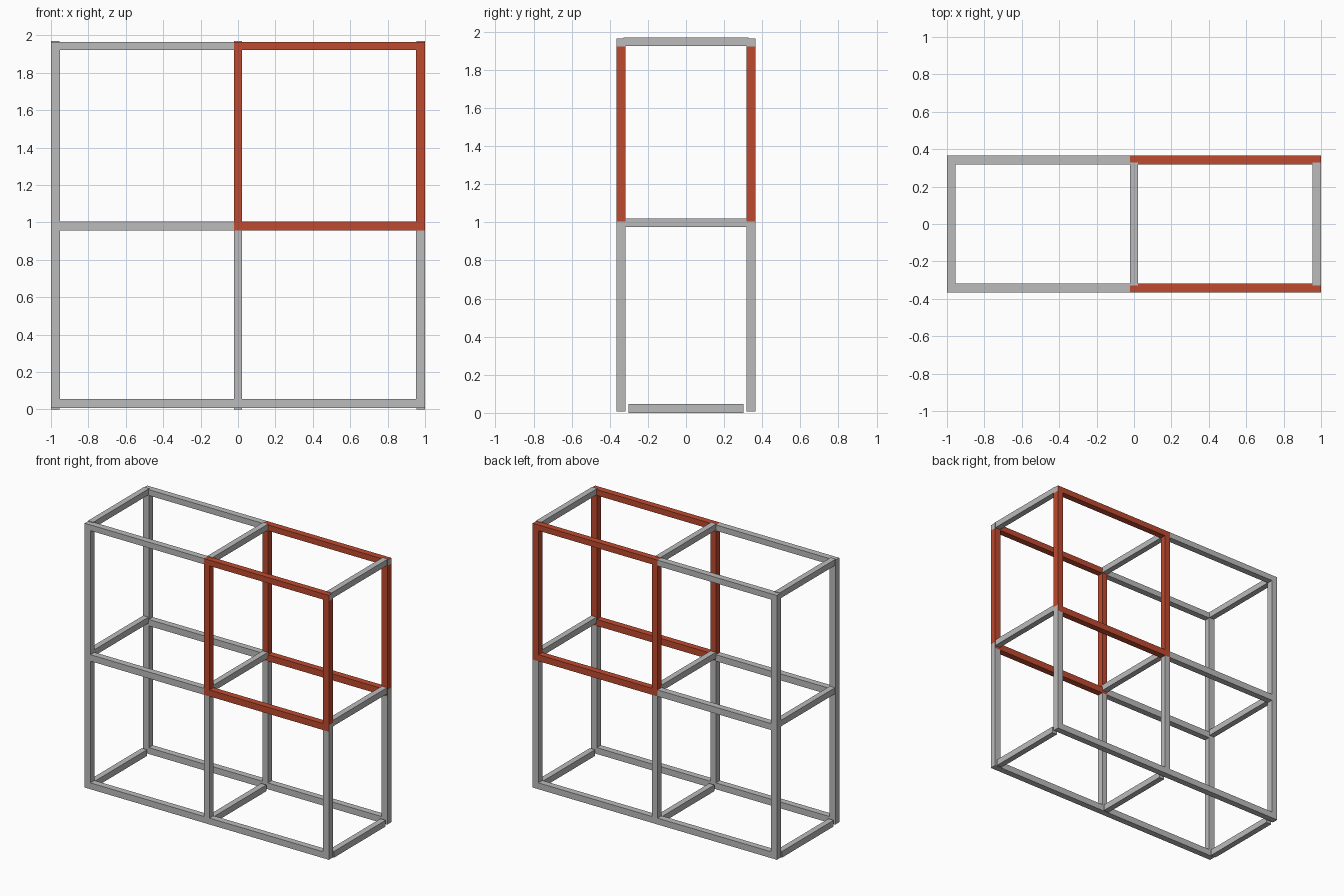
import bpy

if "Cube" in bpy.data.objects:
    bpy.data.objects.remove(bpy.data.objects["Cube"])


def material(name, rgb):
    m = bpy.data.materials.new(name)
    m.diffuse_color = (*rgb, 1.0)
    m.use_nodes = True
    m.node_tree.nodes["Principled BSDF"].inputs["Base Color"].default_value = m.diffuse_color
    return m


GREY = material("grey_metal", (0.50, 0.50, 0.50))
RED = material("red_paint", (0.52, 0.068, 0.028))


def beam(name, x, y, z, mat, grey_ends=False):
    """Box beam from (min, max) ranges on each axis."""
    bpy.ops.mesh.primitive_cube_add(size=1)
    ob = bpy.context.object
    ob.name = name
    for v in ob.data.vertices:
        for i, (lo, hi) in enumerate((x, y, z)):
            v.co[i] = lo if v.co[i] < 0 else hi
    ob.data.materials.append(mat)
    if grey_ends:  # bare ends on the painted rails
        ob.data.materials.append(GREY)
        for p in ob.data.polygons:
            if abs(p.normal.x) > 0.9:
                p.material_index = 1
    return ob


W = 0.047                  # beam thickness
H = 0.0225                 # half thickness of the centre post
BOTTOM, MIDDLE, TOP = (0.008, 0.055), (0.956, 1.004), (1.922, 1.965)

for side, (y0, y1) in {"front": (-0.365, -0.318), "back": (0.318, 0.365)}.items():
    y = (y0, y1)
    # Horizontal rails
    beam(f"{side}_bottom_rail", (-1, 1), y, BOTTOM, GREY)
    for level, z in (("middle", MIDDLE), ("top", TOP)):
        beam(f"{side}_{level}_rail_left", (-1, -H), y, z, GREY)
        beam(f"{side}_{level}_rail_right", (-H, 1), y, z, RED, True)
    # Upright posts, fitted between the rails
    for place, x in (("left", (-1, -1 + W)), ("centre", (-H, H)), ("right", (1 - W, 1))):
        beam(f"{side}_lower_post_{place}", x, y, (BOTTOM[1], MIDDLE[0]), GREY)
        beam(f"{side}_upper_post_{place}", x, y, (MIDDLE[1], TOP[0]),
             GREY if place == "left" else RED)

# Crossbars joining front and back frames
for level, z, half in (("bottom", (0.0, 0.046), 0.302),
                       ("middle", (0.976, 1.021), 0.328),
                       ("top", (1.926, 1.97), 0.328)):
    for place, cx in (("left", -0.977), ("centre", 0.0), ("right", 0.977)):
        beam(f"{level}_crossbar_{place}", (cx - 0.0215, cx + 0.0215),
             (-half, half), z, GREY)
